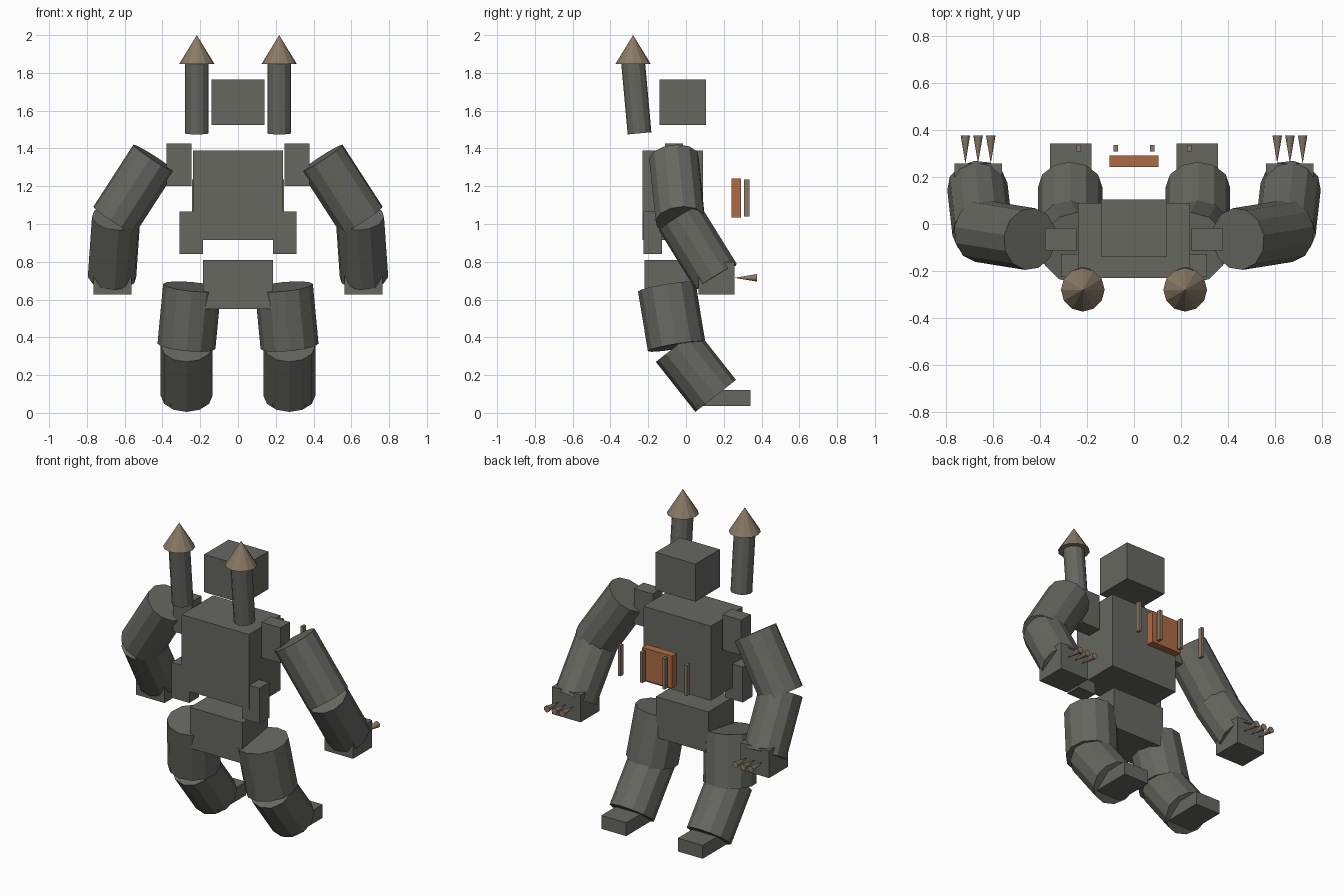
import bpy
import bmesh
import math
from mathutils import Vector, Matrix

if "Cube" in bpy.data.objects:
    bpy.data.objects.remove(bpy.data.objects["Cube"])


def material(name, rgb):
    m = bpy.data.materials.new(name)
    m.diffuse_color = (*rgb, 1)
    m.use_nodes = True
    m.node_tree.nodes["Principled BSDF"].inputs["Base Color"].default_value = m.diffuse_color
    return m


STONE = material("dark_stone_grey", (0.135, 0.135, 0.12))
BONE = material("tan_bone", (0.26, 0.195, 0.135))
COPPER = material("copper_orange", (0.42, 0.15, 0.06))


def finish(name, bm, mat):
    bmesh.ops.recalc_face_normals(bm, faces=bm.faces[:])
    mesh = bpy.data.meshes.new(name)
    bm.to_mesh(mesh)
    bm.free()
    mesh.materials.append(mat)
    ob = bpy.data.objects.new(name, mesh)
    bpy.context.collection.objects.link(ob)
    return ob


def box(name, x, y, z, mat=STONE):
    """Box from (min, max) ranges on each axis."""
    bm = bmesh.new()
    size = [r[1] - r[0] for r in (x, y, z)]
    centre = [(r[0] + r[1]) / 2 for r in (x, y, z)]
    bmesh.ops.create_cube(
        bm, size=1,
        matrix=Matrix.Translation(centre) @ Matrix.Diagonal((*size, 1)))
    return finish(name, bm, mat)


def tube(name, a, b, r1, r2=None, mat=STONE, sides=12):
    """Capped cylinder or cone running from point a to point b."""
    a, b = Vector(a), Vector(b)
    d = b - a
    rot = d.to_track_quat('Z', 'Y').to_matrix().to_4x4()
    bm = bmesh.new()
    bmesh.ops.create_cone(
        bm, cap_ends=True, segments=sides, radius1=r1,
        radius2=r1 if r2 is None else r2, depth=d.length,
        matrix=Matrix.Translation((a + b) / 2) @ rot)
    return finish(name, bm, mat)


# Central body
box("head", (-0.14, 0.14), (-0.14, 0.105), (1.525, 1.765))
box("torso", (-0.238, 0.238), (-0.23, 0.09), (0.915, 1.39))
box("pelvis", (-0.185, 0.185), (-0.22, 0.04), (0.55, 0.81))
box("back_plate", (-0.105, 0.105), (0.242, 0.292), (1.035, 1.24), COPPER)

for side, s in (("left", 1), ("right", -1)):
    def sx(lo, hi):
        return tuple(sorted((s * lo, s * hi)))

    # Chimney stacks with pointed caps
    tube(f"{side}_stack", (s * 0.218, -0.246, 1.48), (s * 0.218, -0.28, 1.855), 0.063)
    tube(f"{side}_stack_cap", (s * 0.218, -0.28, 1.848), (s * 0.218, -0.28, 2.0),
         0.093, 0, BONE)

    # Shoulder and waist blocks
    box(f"{side}_shoulder_block", sx(0.245, 0.378), (-0.112, -0.016), (1.2, 1.425))
    box(f"{side}_waist_block", sx(0.185, 0.31), (-0.226, -0.128), (0.84, 1.065))

    # Arm
    tube(f"{side}_upper_arm", (s * 0.443, -0.064, 1.348), (s * 0.655, -0.03, 1.02), 0.133)
    tube(f"{side}_forearm", (s * 0.645, -0.035, 1.035), (s * 0.667, 0.16, 0.72), 0.129)
    box(f"{side}_hand", sx(0.563, 0.765), (0.065, 0.257), (0.627, 0.80))
    for i in range(3):
        x = s * (0.61 + 0.054 * i)
        tube(f"{side}_claw_{i + 1}", (x, 0.376, 0.715), (x, 0.257, 0.715), 0.02, 0, BONE)

    # Leg
    tube(f"{side}_thigh", (s * 0.243, -0.102, 0.668), (s * 0.273, -0.05, 0.352), 0.154)
    tube(f"{side}_shin", (s * 0.272, -0.052, 0.355), (s * 0.272, 0.157, 0.09), 0.137)
    box(f"{side}_foot", sx(0.182, 0.357), (0.06, 0.342), (0.037, 0.122))

    # Thin rods behind the back plate
    for label, x in (("inner", 0.078), ("outer", 0.235)):
        box(f"{side}_{label}_rod", sx(x - 0.009, x + 0.009), (0.308, 0.337),
            (1.04, 1.235), BONE)
